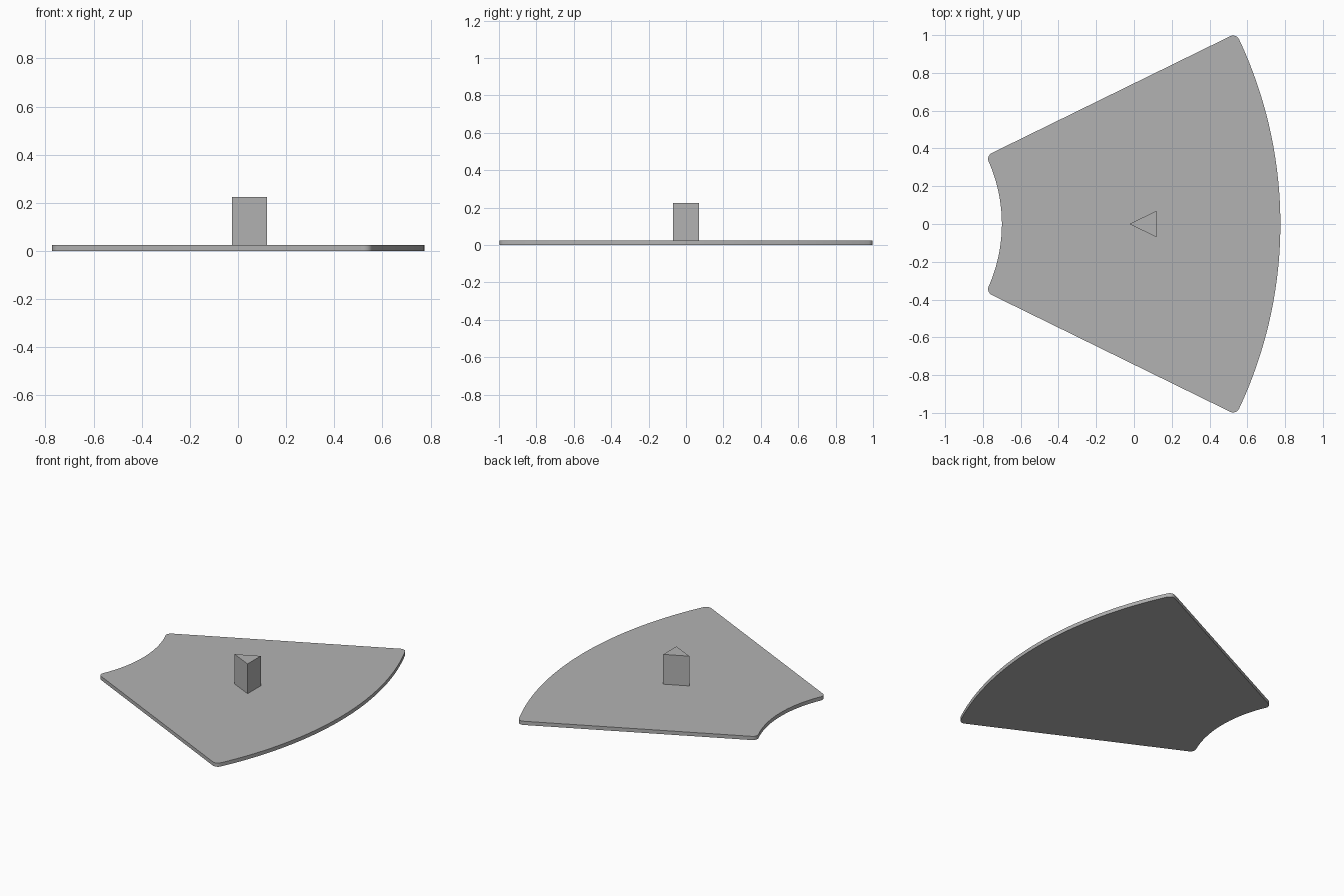
import bpy, bmesh
from math import sin, cos, asin, pi, radians
from mathutils import Vector

cube = bpy.data.objects.get("Cube")
if cube:
    bpy.data.objects.remove(cube, do_unlink=True)

grey = bpy.data.materials.new("plain grey")
grey.use_nodes = True
colour = (0.45, 0.45, 0.45, 1)
grey.diffuse_color = colour
grey.node_tree.nodes["Principled BSDF"].inputs["Base Color"].default_value = colour


def arc(centre, radius, start, end, steps):
    """Points along an arc, both ends included."""
    return [centre + radius * Vector((cos(a), sin(a)))
            for a in (start + (end - start) * i / steps for i in range(steps + 1))]


def extrude_outline(name, points, bottom, top):
    """Closed prism from a counter-clockwise outline."""
    bm = bmesh.new()
    face = bm.faces.new([bm.verts.new((p.x, p.y, bottom)) for p in points])
    ext = bmesh.ops.extrude_face_region(bm, geom=[face], use_keep_orig=True)
    verts = [v for v in ext["geom"] if isinstance(v, bmesh.types.BMVert)]
    bmesh.ops.translate(bm, verts=verts, vec=(0, 0, top - bottom))
    bmesh.ops.recalc_face_normals(bm, faces=bm.faces)
    mesh = bpy.data.meshes.new(name)
    bm.to_mesh(mesh)
    bm.free()
    mesh.materials.append(grey)
    obj = bpy.data.objects.new(name, mesh)
    bpy.context.collection.objects.link(obj)
    return obj


# Ring sector plate with rounded corners
hub = Vector((-1.52, 0))
inner, outer, half, r = 0.82, 2.295, radians(26.1), 0.035
a_out = half - asin(r / (outer - r))
a_in = half - asin(r / (inner + r))
out_corner = hub + (outer - r) * Vector((cos(a_out), sin(a_out)))
in_corner = hub + (inner + r) * Vector((cos(a_in), sin(a_in)))
upper = (arc(hub, outer, 0, a_out, 32)[:-1]
         + arc(out_corner, r, a_out, half + pi / 2, 8)
         + arc(in_corner, r, half + pi / 2, a_in + pi, 8)
         + arc(hub, inner, a_in, 0, 20)[1:])
lower = [Vector((p.x, -p.y)) for p in reversed(upper[1:-1])]
plate = extrude_outline("sector_plate", upper + lower, 0, 0.025)

# Triangular post pointing to the narrow end
post = [Vector(p) for p in ((-0.025, 0), (0.12, -0.07), (0.12, 0.07))]
extrude_outline("triangular_post", post, 0.025, 0.225)

# Smooth curved rim, sharp plate edges
bpy.ops.object.select_all(action='DESELECT')
plate.select_set(True)
bpy.context.view_layer.objects.active = plate
bpy.ops.object.shade_smooth_by_angle(angle=radians(30))
